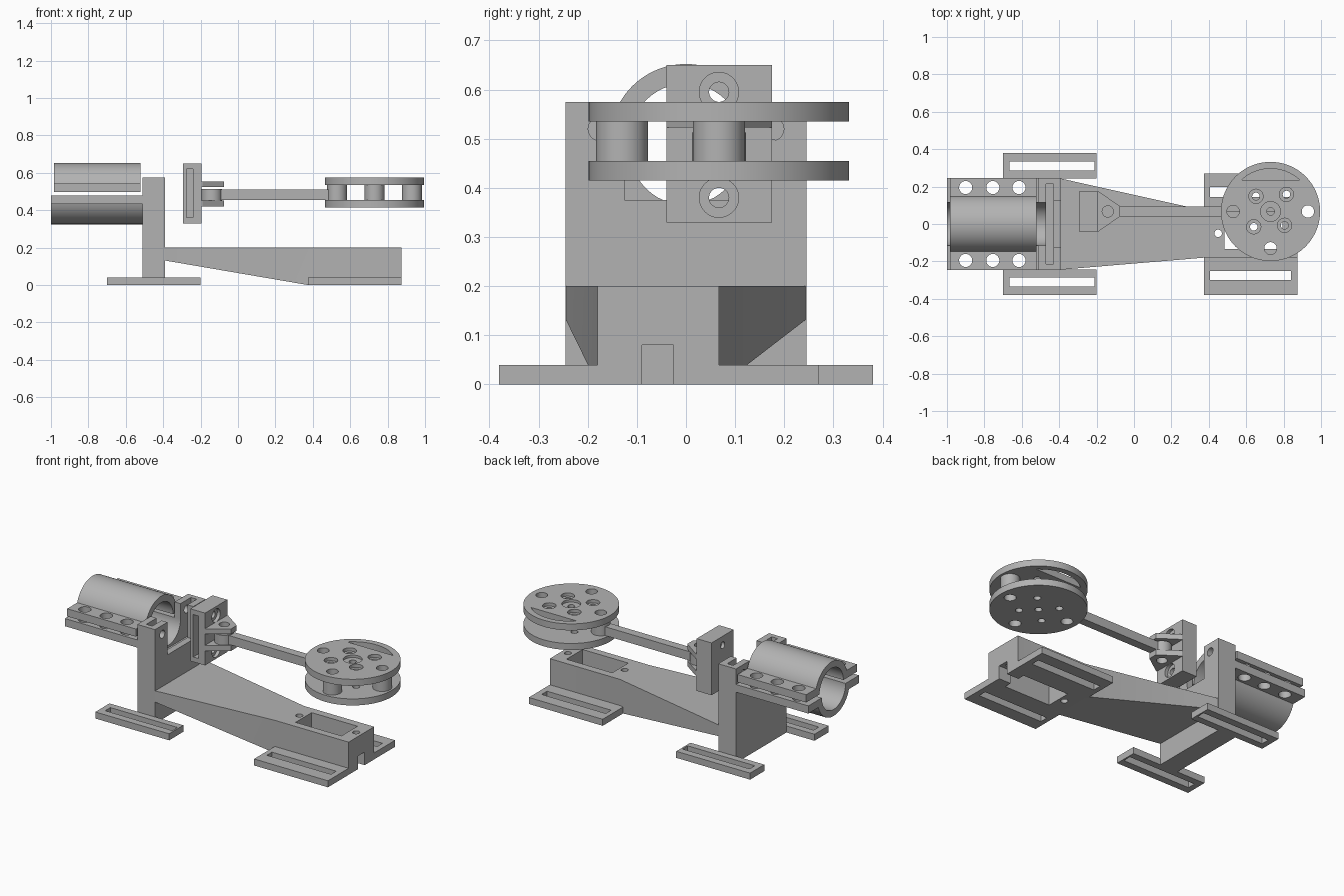
import bpy, bmesh
from math import sin, cos, pi, asin, radians
from mathutils import Vector

cube = bpy.data.objects.get("Cube")
if cube:
    bpy.data.objects.remove(cube, do_unlink=True)

GREY = (0.45, 0.45, 0.45, 1)
mat = bpy.data.materials.new("plain_grey")
mat.use_nodes = True
mat.diffuse_color = GREY
mat.node_tree.nodes["Principled BSDF"].inputs["Base Color"].default_value = GREY


def prism(name, pts, axis, lo, hi):
    """Extrude a 2D outline along an axis; outline uses the other two axes in order."""
    def place(p, d):
        return {"x": (d, *p), "y": (p[0], d, p[1]), "z": (*p, d)}[axis]
    bm = bmesh.new()
    face = bm.faces.new([bm.verts.new(place(p, lo)) for p in pts])
    ext = bmesh.ops.extrude_face_region(bm, geom=[face])
    move = Vector(place((0, 0), hi - lo))
    bmesh.ops.translate(bm, vec=move, verts=[v for v in ext["geom"] if isinstance(v, bmesh.types.BMVert)])
    bmesh.ops.recalc_face_normals(bm, faces=bm.faces)
    mesh = bpy.data.meshes.new(name)
    bm.to_mesh(mesh)
    bm.free()
    mesh.materials.append(mat)
    ob = bpy.data.objects.new(name, mesh)
    bpy.context.collection.objects.link(ob)
    return ob


def arc(c, r, a0, a1, n=48):
    return [(c[0] + r * cos(a0 + (a1 - a0) * i / n), c[1] + r * sin(a0 + (a1 - a0) * i / n))
            for i in range(n + 1)]


def rod(name, c, r, axis, lo, hi):
    return prism(name, arc(c, r, 0, 2 * pi)[:-1], axis, lo, hi)


def box(name, x, y, z):
    return prism(name, [(x[0], y[0]), (x[1], y[0]), (x[1], y[1]), (x[0], y[1])], "z", *z)


def boolean(ob, others, op="DIFFERENCE"):
    """Apply each boolean at once and discard the helper."""
    for other in others:
        mod = ob.modifiers.new("cut", "BOOLEAN")
        mod.operation, mod.solver, mod.object = op, "EXACT", other
        dg = bpy.context.evaluated_depsgraph_get()
        mesh = bpy.data.meshes.new_from_object(ob.evaluated_get(dg))
        ob.modifiers.remove(mod)
        ob.data = mesh
        bpy.data.objects.remove(other, do_unlink=True)
    return ob


def hole(c, r, axis, lo, hi):
    return rod("cutter", c, r, axis, lo, hi)


def slot(*ranges):
    return box("cutter", *ranges)


# Two half-tube clamps with bolted flanges
def clamp(name, zc, s, x0, x1):
    ro, ri, flange = 0.155, 0.115, 0.047
    a = asin(flange / ro)
    outer = [(y, zc + s * h) for y, h in arc((0, 0), ro, a, pi - a)]
    inner = [(y, zc + s * h) for y, h in arc((0, 0), ri, pi, 0)]
    W, e = 0.245, zc + s * flange
    ob = prism(name, [(W, zc), (W, e)] + outer + [(-W, e), (-W, zc)] + inner, "x", x0, x1)
    boolean(ob, [hole((x, y), 0.035, "z", 0.2, 0.7)
                 for x in (-0.9, -0.755, -0.615) for y in (-0.195, 0.195)])


clamp("lower_clamp", 0.48, -1, -1.0, -0.505)
clamp("upper_clamp", 0.497, 1, -0.985, -0.52)

# Upright with bore, guide slot, front notch and pin holes
post = box("upright", (-0.51, -0.39), (-0.245, 0.245), (0, 0.575))
boolean(post, [
    hole((0, 0.48), 0.115, "x", -0.6, -0.45),
    slot((-0.6, -0.45), (-0.115, 0.115), (0.48, 0.7)),
    slot((-0.47, -0.43), (-0.215, 0.215), (0.35, 0.7)),
    slot((-0.45, -0.3), (-0.125, 0.125), (0.375, 0.7)),
    hole((-0.175, 0.52), 0.024, "x", -0.6, -0.3),
    hole((0.175, 0.52), 0.024, "x", -0.6, -0.3)])


# Slotted mounting feet
def foot(name, x, y, sx, sy):
    boolean(box(name, x, y, (0, 0.04)), [slot(sx, sy, (-0.1, 0.1))])


for side, s in (("left", 1), ("right", -1)):
    foot("upright_foot_" + side, (-0.7, -0.2), sorted((s * 0.243, s * 0.38)),
         (-0.665, -0.21), sorted((s * 0.285, s * 0.335)))
foot("base_foot_front", (0.375, 0.875), (-0.38, -0.175), (0.405, 0.84), (-0.30, -0.25))
foot("base_foot_back", (0.375, 0.875), (0.06, 0.27), (0.405, 0.84), (0.145, 0.197))

# Tapered base beam with motor pocket and cable channel
beam = prism("base_beam", [(-0.4, -0.245), (0.375, -0.18), (0.875, -0.18),
                           (0.875, 0.067), (0.4, 0.067), (-0.4, 0.245)], "z", 0, 0.2)
boolean(beam, [
    prism("cutter", [(-0.5, 0.15), (0.6, -0.0385), (0.6, -0.2), (-0.5, -0.2)], "y", -0.5, 0.5),
    slot((0.485, 0.795), (-0.135, 0.02), (-0.1, 0.3)),
    slot((0.7, 0.95), (-0.09, -0.025), (-0.1, 0.08)),
    hole((0.45, -0.05), 0.02, "z", -0.1, 0.3),
    hole((0.835, -0.05), 0.02, "z", -0.1, 0.3)])

# Sliding block with counterbored bolt holes and side slot
AXIS_Y = 0.067
block = box("slider_block", (-0.295, -0.195), (-0.04, 0.175), (0.33, 0.65))
cuts = [slot((-0.275, -0.24), (-0.1, 0.13), (0.36, 0.62))]
for z in (0.38, 0.595):
    cuts += [hole((AXIS_Y, z), 0.02, "x", -0.4, 0), hole((AXIS_Y, z), 0.04, "x", -0.215, 0)]
boolean(block, cuts)

# Clevis lugs on the block
PIN = (-0.14, AXIS_Y)
for name, z0, z1 in (("lower_lug", 0.42, 0.453), ("upper_lug", 0.523, 0.555)):
    lug = prism(name, [(-0.2, -0.04), (-0.19, -0.04), (-0.075, 0.04), (-0.075, 0.095),
                       (-0.19, 0.175), (-0.2, 0.175)], "z", z0, z1)
    boolean(lug, [hole(PIN, 0.03, "z", 0, 1)])

# Connecting rod with an eye at each end
CRANK = (0.53, AXIS_Y)
link = box("connecting_rod", (-0.13, 0.52), (AXIS_Y - 0.026, AXIS_Y + 0.026), (0.456, 0.51))
boolean(link, [rod("eye", PIN, 0.055, "z", 0.453, 0.513),
               rod("eye", CRANK, 0.053, "z", 0.456, 0.534)], "UNION")
boolean(link, [hole(PIN, 0.03, "z", 0, 1), hole(CRANK, 0.033, "z", 0, 1)])

# Crank wheel: two discs, spacers and bolt holes
HUB = (0.73, AXIS_Y)
ring = [CRANK, (0.93, AXIS_Y), (0.73, -0.13)]
bolts = [(0.652, 0.148), (0.815, 0.158), (0.64, -0.015), (0.805, -0.007)]
for name, z0, z1 in (("lower_disc", 0.415, 0.455), ("upper_disc", 0.535, 0.575)):
    disc = prism(name, arc(HUB, 0.265, 0, 2 * pi, 96)[:-1], "z", z0, z1)
    cuts = [hole(c, 0.033, "z", 0, 1) for c in ring]
    cuts += [hole(c, 0.02, "z", 0, 1) for c in bolts + [HUB]]
    if name == "upper_disc":
        a = asin(0.168 / 0.229)
        cuts += [hole(c, 0.038, "z", 0.555, 1) for c in bolts]
        cuts += [hole(HUB, 0.053, "z", 0.56, 1),
                 prism("cutter", arc(HUB, 0.229, a, pi - a), "z", 0.4, 0.7)]
    boolean(disc, cuts)
for name, c, r in (("hub_spacer", HUB, 0.02), ("side_spacer", ring[1], 0.033),
                   ("front_spacer", ring[2], 0.033)):
    boolean(rod(name, c, 0.053, "z", 0.455, 0.535), [hole(c, r, "z", 0, 1)])

# Smooth the round surfaces, keep edges sharp
bpy.ops.object.select_all(action="DESELECT")
for ob in bpy.context.collection.objects:
    if ob.type == "MESH":
        ob.select_set(True)
        bpy.context.view_layer.objects.active = ob
bpy.ops.object.shade_smooth_by_angle(angle=radians(30))
